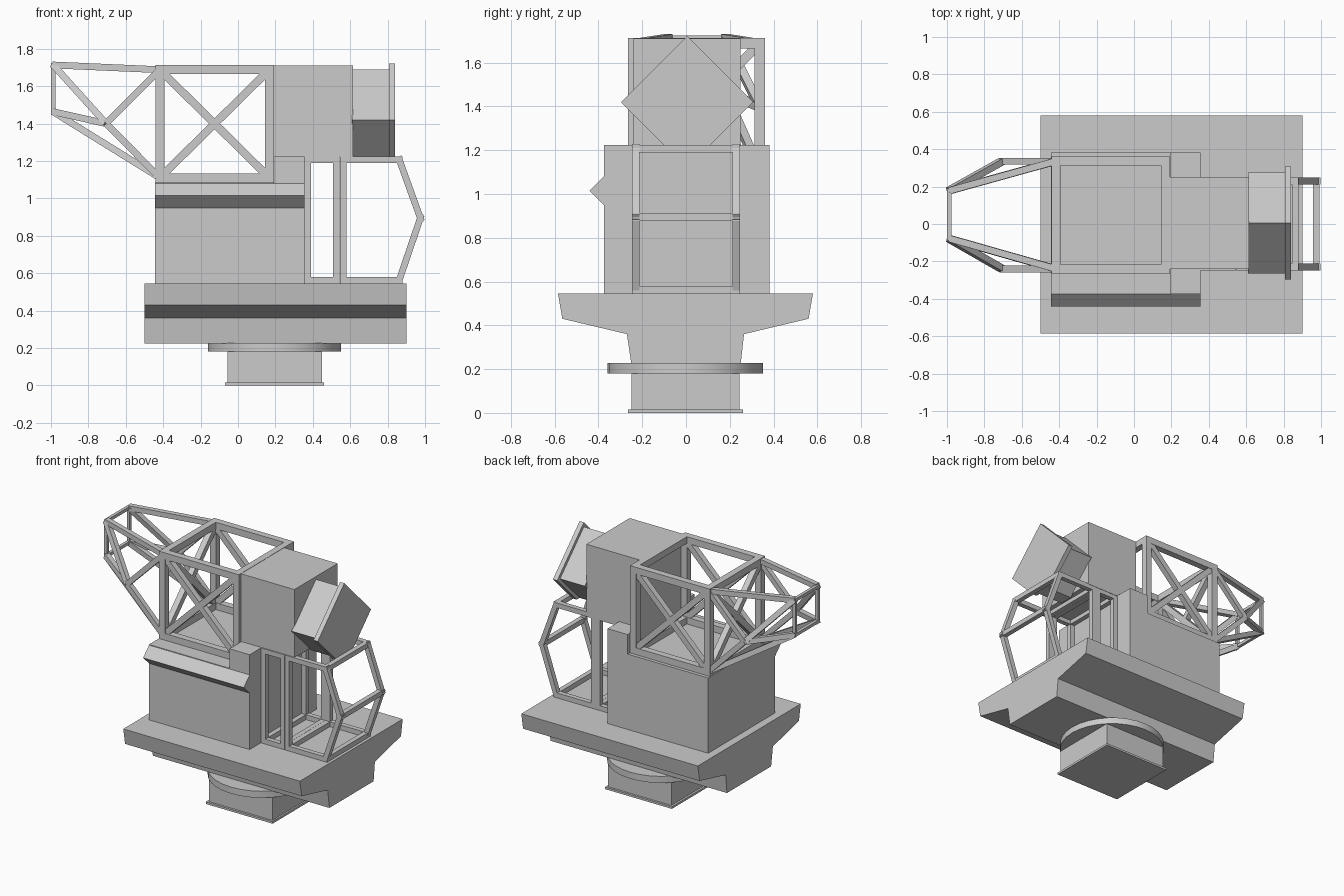
import bpy, bmesh
from mathutils import Vector, Matrix

if "Cube" in bpy.data.objects:
    bpy.data.objects.remove(bpy.data.objects["Cube"])


def finish(name, bm):
    bmesh.ops.recalc_face_normals(bm, faces=bm.faces)
    me = bpy.data.meshes.new(name)
    bm.to_mesh(me)
    bm.free()
    ob = bpy.data.objects.new(name, me)
    bpy.context.collection.objects.link(ob)
    return ob


def box(name, x0, x1, y0, y1, z0, z1):
    bm = bmesh.new()
    m = Matrix.Translation(((x0 + x1) / 2, (y0 + y1) / 2, (z0 + z1) / 2))
    m = m @ Matrix.Diagonal((x1 - x0, y1 - y0, z1 - z0, 1))
    bmesh.ops.create_cube(bm, size=1, matrix=m)
    return finish(name, bm)


def extrude_x(name, profile, x0, x1):
    """Closed (y, z) profile swept along x."""
    bm = bmesh.new()
    f = bm.faces.new([bm.verts.new((x0, y, z)) for y, z in profile])
    r = bmesh.ops.extrude_face_region(bm, geom=[f])
    vs = [v for v in r["geom"] if isinstance(v, bmesh.types.BMVert)]
    bmesh.ops.translate(bm, verts=vs, vec=(x1 - x0, 0, 0))
    return finish(name, bm)


def bars(name, segs, t, ext=0.0):
    """Square bars of thickness t between point pairs, lengthened by ext."""
    bm = bmesh.new()
    for a, b in segs:
        a, b = Vector(a), Vector(b)
        d = (b - a).normalized()
        ref = Vector((1, 0, 0)) if abs(d.y) > 0.95 else Vector((0, 1, 0))
        s = d.cross(ref).normalized()
        u = s.cross(d)
        rot = Matrix((s, u, d)).transposed().to_4x4()
        m = Matrix.Translation((a + b) / 2) @ rot
        m = m @ Matrix.Diagonal((t, t, (b - a).length + 2 * ext, 1))
        bmesh.ops.create_cube(bm, size=1, matrix=m)
    return finish(name, bm)


# pedestal, with foot flange and round bearing
box("foot_flange", -0.07, 0.46, -0.265, 0.26, 0, 0.015)
box("pedestal", -0.055, 0.448, -0.25, 0.245, 0.01, 0.19)
bm = bmesh.new()
bmesh.ops.create_cone(bm, cap_ends=True, segments=32, radius1=0.355, radius2=0.355,
                      depth=0.047, matrix=Matrix.Translation((0.195, -0.003, 0.2035)))
bearing = finish("bearing_ring", bm)
bpy.context.view_layer.objects.active = bearing
bearing.select_set(True)
bpy.ops.object.shade_smooth_by_angle()

# stepped platform
extrude_x("platform", [(-0.585, 0.545), (0.58, 0.545), (0.56, 0.43), (0.265, 0.36),
                       (0.25, 0.225), (-0.25, 0.225), (-0.27, 0.36), (-0.565, 0.43)],
          -0.5, 0.9)

# main housing, raised rear block and side ridge
box("housing", -0.443, 0.355, -0.375, 0.382, 0.54, 1.085)
box("housing_block", 0.195, 0.355, -0.375, 0.382, 1.08, 1.225)
extrude_x("side_ridge", [(-0.37, 1.085), (-0.442, 1.015), (-0.37, 0.945)], -0.443, 0.355)

# head box and diamond-shaped drum with flange
box("head", 0.19, 0.615, -0.24, 0.25, 1.22, 1.71)


def diamond(name, r, x0, x1, y=0.005, z=1.42, cut=1.2):
    w = r - (z - cut)
    extrude_x(name, [(y - r, z), (y, z + r), (y + r, z), (y + w, cut), (y - w, cut)], x0, x1)


diamond("drum", 0.27, 0.61, 0.81)
diamond("drum_flange", 0.302, 0.806, 0.84)

# truss box above the housing
X0, X1, Y0, Y1, Z0, Z1 = -0.418, 0.168, -0.24, 0.336, 1.11, 1.688
rails, braces = [], []
for y in (Y0, Y1):
    rails += [((X0, y, z), (X1, y, z)) for z in (Z0, Z1)]
    rails += [((x, y, Z0), (x, y, Z1)) for x in (X0, X1)]
    braces += [((X0, y, Z0), (X1, y, Z1)), ((X0, y, Z1), (X1, y, Z0))]
for x in (X0, X1):
    rails += [((x, Y0, z), (x, Y1, z)) for z in (Z0, Z1)]
braces += [((X0, Y0, Z0), (X0, Y1, Z1)), ((X0, Y0, Z1), (X0, Y1, Z0))]
bars("truss_frame", rails, 0.048, 0.024)
bars("truss_braces", braces, 0.042)

# tapering nose of the truss
nose, tip = [], []
NX, NZ0, NZ1 = -0.988, 1.463, 1.713
for y, yn in ((Y0, -0.078), (Y1, 0.178)):
    node = (-0.705, y, 1.4)
    for z, zn in ((Z0, NZ0), (Z1, NZ1)):
        nose += [((X0, y, z), (NX, yn, zn)), ((X0, y, z), node), (node, (NX, yn, zn))]
    tip.append(((NX, yn, NZ0), (NX, yn, NZ1)))
for z in (NZ0, NZ1):
    tip.append(((NX, -0.078, z), (NX, 0.178, z)))
bars("nose_struts", nose, 0.036)
bars("nose_tip_frame", tip, 0.022, 0.011)

# open cage at the other end
cage = []
B, T = 0.5625, 1.2075
outline = [(0.562, B), (0.862, B), (0.975, 0.895), (0.862, T), (0.562, T)]
first = [(0.372, B), (0.526, B), (0.526, T), (0.372, T)]
for y in (-0.23, 0.23):
    for pts in (outline, first):
        for (xa, za), (xb, zb) in zip(pts, pts[1:] + pts[:1]):
            cage.append(((xa, y, za), (xb, y, zb)))
for x, z in outline + first:
    cage.append(((x, -0.23, z), (x, 0.23, z)))
bars("cage", cage, 0.035, 0.0165)
